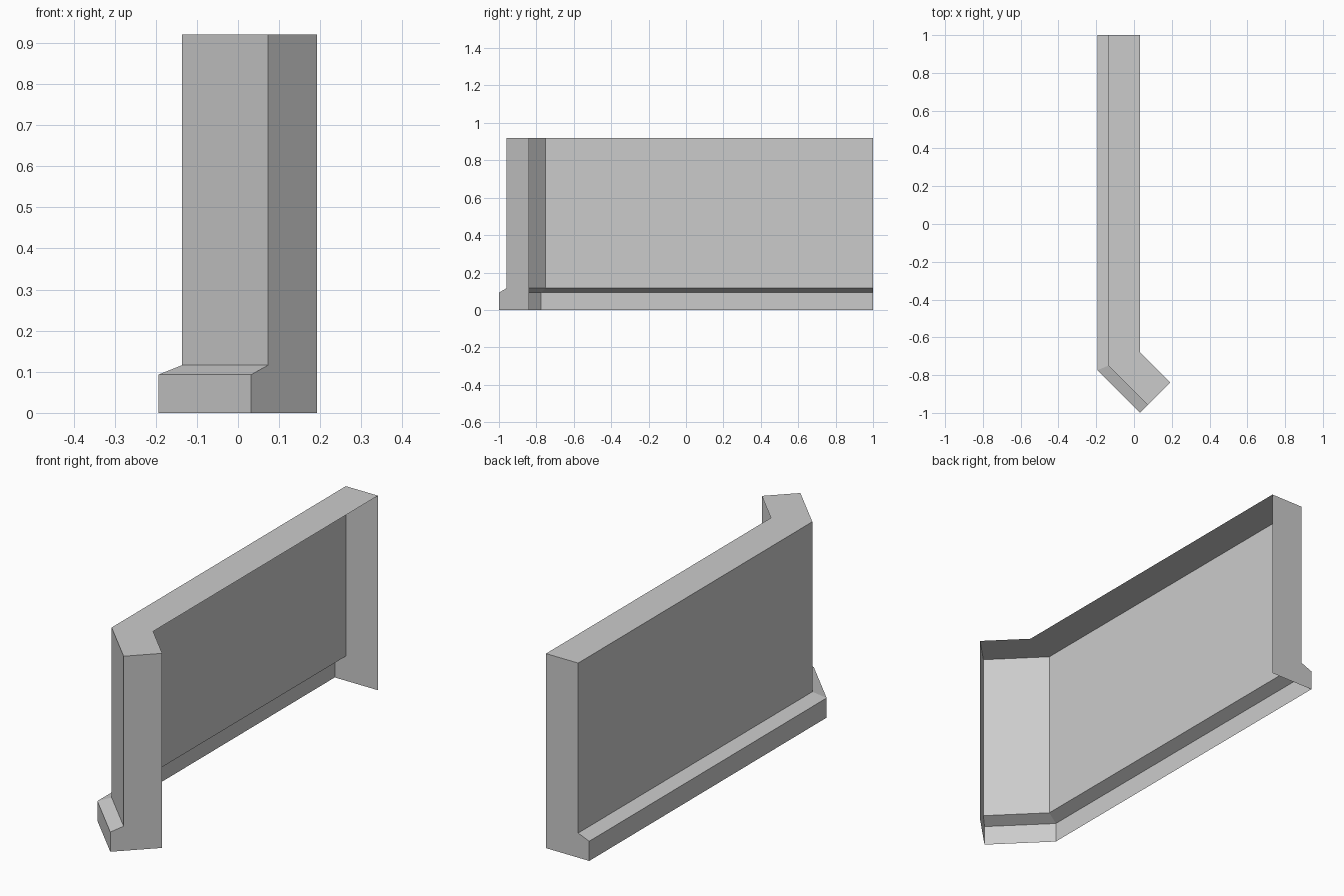
import bpy
import bmesh
import math
from mathutils import Vector

cube = bpy.data.objects.get("Cube")
if cube:
    bpy.data.objects.remove(cube, do_unlink=True)

# Plain grey
grey = bpy.data.materials.new("plain_grey")
grey.use_nodes = True
colour = (0.6, 0.6, 0.6, 1)
grey.diffuse_color = colour
grey.node_tree.nodes["Principled BSDF"].inputs["Base Color"].default_value = colour

# Plan of the foot: each station has a point and the direction offsets run in
bend = math.tan(math.radians(22.5))
diag = math.sqrt(0.5)
stations = [
    (Vector((-0.194, 1.0)), Vector((1, 0))),
    (Vector((-0.194, -0.774)), Vector((1, bend))),
    (Vector((0.032, -1.0)), Vector((diag, diag))),
]

# Cross-section: (inward offset, height), from foot to top edge
profile = [(0, 0), (0, 0.093), (0.058, 0.116), (0.058, 0.92), (0.226, 0.92)]
floor_point = (0.226, 0)


def place(station, point):
    origin, inward = station
    offset, height = point
    return (*(origin + inward * offset), height)


# Open-backed wall shell swept along the plan
bm = bmesh.new()
rings = [[bm.verts.new(place(s, p)) for p in profile] for s in stations]
for a, b in zip(rings, rings[1:]):
    for i in range(len(profile) - 1):
        bm.faces.new((a[i], b[i], b[i + 1], a[i + 1]))

# End caps reaching down to the floor
for ring, station, flip in ((rings[0], stations[0], False), (rings[-1], stations[-1], True)):
    corner = bm.verts.new(place(station, floor_point))
    loop = ring + [corner]
    bm.faces.new(loop[::-1] if flip else loop)

mesh = bpy.data.meshes.new("wall_shell")
bm.to_mesh(mesh)
bm.free()
mesh.materials.append(grey)
wall = bpy.data.objects.new("wall_shell", mesh)
bpy.context.collection.objects.link(wall)
